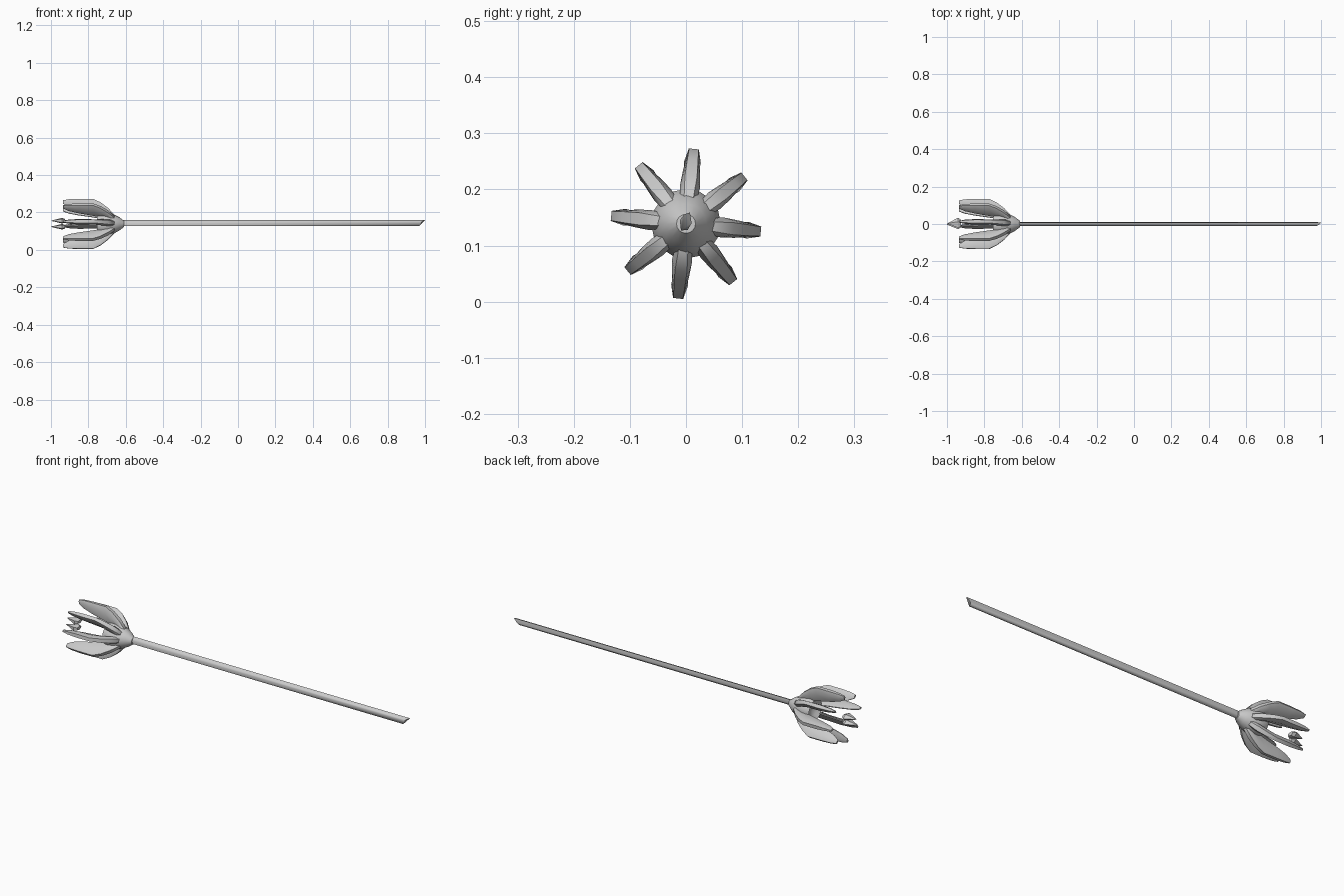
import bpy, bmesh, math

if "Cube" in bpy.data.objects:
    bpy.data.objects.remove(bpy.data.objects["Cube"])

CY, CZ = 0.0, 0.139   # axis of the whole piece


def finish(name, bm, angle):
    bmesh.ops.remove_doubles(bm, verts=bm.verts, dist=1e-5)
    bmesh.ops.recalc_face_normals(bm, faces=bm.faces)
    me = bpy.data.meshes.new(name)
    bm.to_mesh(me)
    bm.free()
    ob = bpy.data.objects.new(name, me)
    bpy.context.collection.objects.link(ob)
    bpy.ops.object.select_all(action='DESELECT')
    bpy.context.view_layer.objects.active = ob
    ob.select_set(True)
    bpy.ops.object.shade_smooth_by_angle(angle=math.radians(angle))
    return ob


def loft(name, rings, angle=50):
    """Skin a list of equal-length point rings and cap both ends."""
    bm = bmesh.new()
    vs = [[bm.verts.new(p) for p in r] for r in rings]
    n = len(rings[0])
    for a, b in zip(vs, vs[1:]):
        for i in range(n):
            j = (i + 1) % n
            bm.faces.new((a[i], a[j], b[j], b[i]))
    bm.faces.new(vs[0])
    bm.faces.new(vs[-1])
    return finish(name, bm, angle)


def circle(x, r, n, y=CY, z=CZ, flat=1.0):
    return [(x, y + flat * r * math.cos(2 * math.pi * i / n),
             z + r * math.sin(2 * math.pi * i / n)) for i in range(n)]


# Shaft: narrow irregular section, cut at a slant at the free end
section = [(-0.011, 0.145), (-0.003, 0.156), (0.007, 0.159),
           (0.010, 0.140), (0.003, 0.128), (-0.009, 0.127)]
end_x = [0.975, 0.99, 1.0, 0.98, 0.97, 0.97]
loft("shaft", [[(-0.64, y, z) for y, z in section],
               [(x, y, z) for x, (y, z) in zip(end_x, section)]], 75)

# Cup where the blades meet the shaft, with a shallow hollow
cup = [(-0.61, 0.017), (-0.635, 0.036), (-0.665, 0.052), (-0.70, 0.062),
       (-0.735, 0.062), (-0.755, 0.054), (-0.74, 0.035), (-0.73, 0.012)]
loft("cup", [circle(x, r, 16) for x, r in cup])

# Eight blades: station = x, inner radius, outer radius, half width
stations = [(-0.66, 0.025, 0.048, 0.014), (-0.695, 0.036, 0.085, 0.018),
            (-0.735, 0.046, 0.115, 0.016), (-0.775, 0.057, 0.134, 0.014),
            (-0.85, 0.074, 0.134, 0.015), (-0.905, 0.090, 0.132, 0.011),
            (-0.935, 0.108, 0.127, 0.005)]
for k in range(8):
    a = math.radians(-6 + 45 * k)
    ca, sa = math.cos(a), math.sin(a)
    rings = []
    for x, ri, ro, w in stations:
        m = ri + 0.6 * (ro - ri)
        prof = [(ri, 0.002), (m, w), (ro, 0.6 * w), (ro, -0.6 * w), (m, -w),
                (ri, -0.002)]
        rings.append([(x, CY + r * ca - t * sa, CZ + r * sa + t * ca)
                      for r, t in prof])
    loft("blade_%d" % (k + 1), rings)

# Two small loose crystals between the blade tips
for name, y, z, tip in (("crystal_upper", 0.003, 0.156, -0.998),
                        ("crystal_lower", -0.003, 0.124, -1.0)):
    loft(name, [circle(tip, 0.001, 5, y, z), circle(-0.94, 0.016, 5, y, z, 1.9),
                circle(-0.925, 0.010, 5, y, z, 1.9)], 20)
